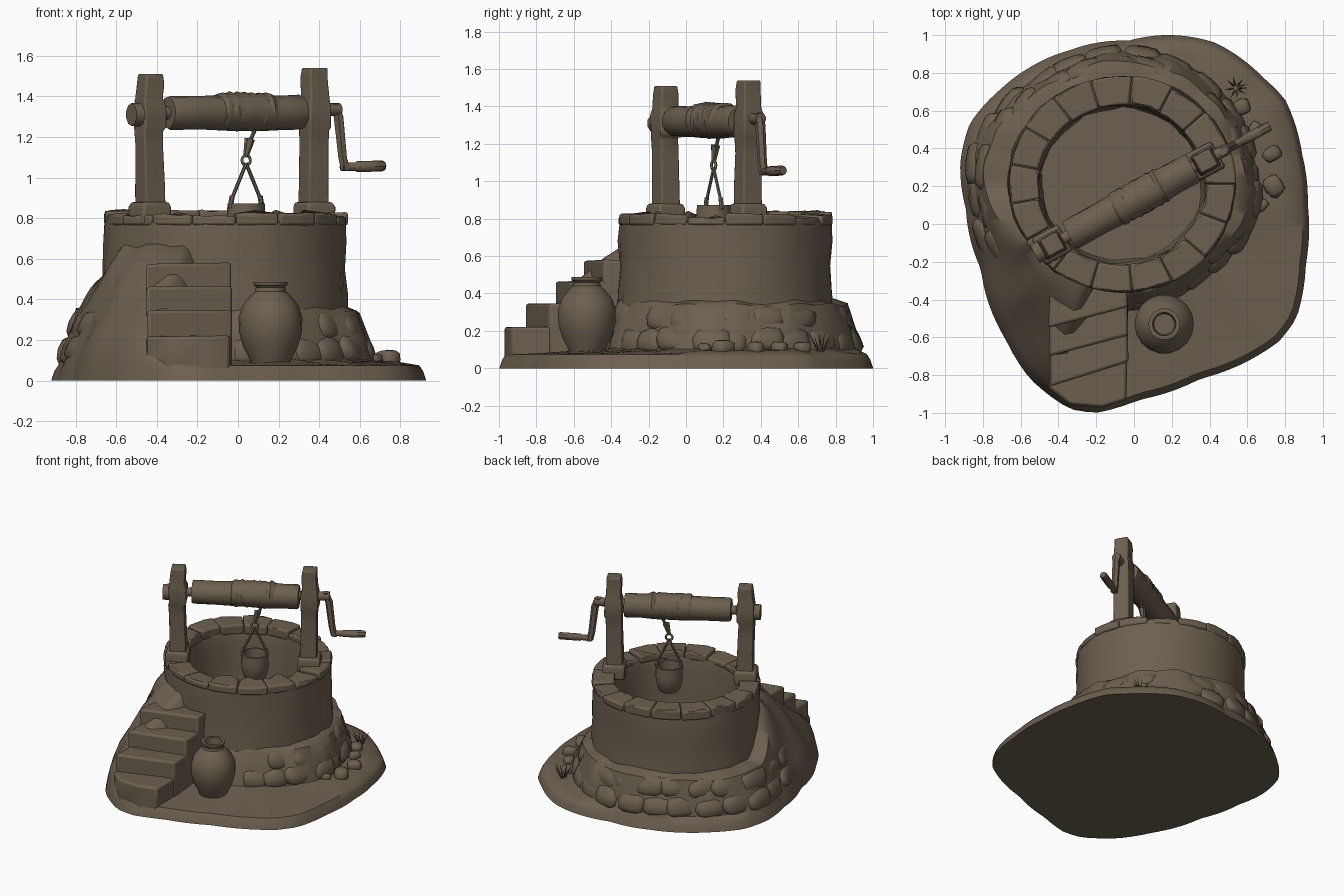
import bpy, bmesh, math, random
from mathutils import Vector, Matrix, noise

if "Cube" in bpy.data.objects:
    bpy.data.objects.remove(bpy.data.objects["Cube"])

random.seed(4)
rnd = random.uniform
CX, CY = -0.065, 0.21                      # well centre
mat = bpy.data.materials.new("earthy_brown")
mat.diffuse_color = (0.150, 0.116, 0.079, 1)
mat.use_nodes = True
mat.node_tree.nodes["Principled BSDF"].inputs["Base Color"].default_value = mat.diffuse_color


def finish(name, bm, angle=40, bevel=0):
    bmesh.ops.recalc_face_normals(bm, faces=bm.faces)
    me = bpy.data.meshes.new(name)
    bm.to_mesh(me)
    bm.free()
    me.materials.append(mat)
    me.shade_smooth()
    me.set_sharp_from_angle(angle=math.radians(angle))
    ob = bpy.data.objects.new(name, me)
    bpy.context.collection.objects.link(ob)
    if bevel:
        m = ob.modifiers.new("bevel", 'BEVEL')
        m.width, m.segments, m.limit_method = bevel, 2, 'ANGLE'
    return ob


def bridge(bm, rings):
    n = len(rings[0])
    for a, b in zip(rings, rings[1:]):
        for i in range(n):
            j = (i + 1) % n
            bm.faces.new((a[i], a[j], b[j], b[i]))


def loft(name, rings, axis=(0, 0, 1), sides=12, ref=(1, 0, 0), twist=0, jitter=0, angle=40, bevel=0):
    """Rings of (centre, radius) round one fixed axis, capped at both ends."""
    bm = bmesh.new()
    axis = Vector(axis).normalized()
    u = Vector(ref)
    u = (u - axis * u.dot(axis)).normalized()
    v = axis.cross(u)
    loops = []
    for c, r in rings:
        loop = []
        for i in range(sides):
            a = twist + math.tau * i / sides
            q = r + rnd(-jitter, jitter)
            loop.append(bm.verts.new(Vector(c) + (u * math.cos(a) + v * math.sin(a)) * q))
        loops.append(loop)
    bridge(bm, loops)
    bm.faces.new(loops[0])
    bm.faces.new(loops[-1])
    return finish(name, bm, angle, bevel)


def rod(name, a, b, r, sides=8, r2=None):
    a, b = Vector(a), Vector(b)
    d = b - a
    ref = (0, 0, 1) if abs(d.normalized().z) < 0.9 else (1, 0.1, 0)
    return loft(name, [(a, r), (b, r if r2 is None else r2)], d, sides, ref)


def prism(name, pts, z0, z1, bevel):
    bm = bmesh.new()
    lo = [bm.verts.new((x, y, z0)) for x, y in pts]
    hi = [bm.verts.new((x, y, z1 + rnd(-.008, .008))) for x, y in pts]
    bridge(bm, [lo, hi])
    bm.faces.new(lo)
    bm.faces.new(hi)
    return finish(name, bm, 35, bevel)


def stone(bm, loc, size, yaw, tilt=0):
    """Rounded, boxy boulder."""
    m = Matrix.Translation(loc) @ Matrix.Rotation(yaw, 4, 'Z') @ Matrix.Rotation(tilt, 4, 'Y')
    seed = Vector((rnd(0, 50), rnd(0, 50), 0))
    for v in bmesh.ops.create_icosphere(bm, subdivisions=2, radius=1)['verts']:
        c = v.co * (1 + 0.25 * noise.noise(v.co * 1.3 + seed))
        c = Vector([math.copysign(abs(k) ** 0.65, k) * s for k, s in zip(c, size)])
        v.co = m @ c


def lerp(a, b, t):
    return a + (b - a) * t


def smooth(a, b, x):
    t = min(1, max(0, (x - a) / (b - a)))
    return t * t * (3 - 2 * t)


# ground outline as polar radii round the well
OUT = [(.21, 1), (.43, .96), (.69, .77), (.8, .66), (.89, .37), (.92, .1), (.91, -.21), (.86, -.5),
       (.77, -.62), (.35, -.82), (.03, -.93), (-.2, -1), (-.34, -.98), (-.55, -.82), (-.68, -.61),
       (-.81, -.24), (-.89, .08), (-.92, .32), (-.87, .53), (-.71, .71), (-.55, .83), (-.34, .92), (-.03, .97)]
polar = sorted((math.degrees(math.atan2(y - CY, x - CX)) % 360, math.hypot(x - CX, y - CY)) for x, y in OUT)
polar = [(polar[-1][0] - 360, polar[-1][1])] + polar + [(polar[0][0] + 360, polar[0][1])]


def edge_radius(d):
    for (a, r), (b, s) in zip(polar, polar[1:]):
        if a <= d <= b:
            return lerp(r, s, (d - a) / (b - a))


def foot_radius(d):                        # foundation foot: wider at back and left
    return min(.72 + .10 * smooth(120, 175, d) - .16 * smooth(235, 280, d)
               + .08 * smooth(310, 350, d), edge_radius(d) - .04)


# ground, foundation slope and the ramped mound beside the stairs
bm = bmesh.new()
cols = []
for i in range(120):
    d = i * 3
    R, F = edge_radius(d), foot_radius(d)
    w = smooth(178, 214, d) * (1 - smooth(249, 264, d))
    T = min(F - .07, .72)
    plain = [(R, 0), (R - .015, .045), (R - .035, .075), (lerp(R - .035, F, .5), .09), (F, .10),
             (F - .025, .2), (T, .34), (.57, .365), (.5, .365)]
    M = R - .06
    ramp = [(R, 0), (R - .012, .06), (R - .03, .13), (M, .20), (lerp(M, .57, .25), .33),
            (lerp(M, .57, .5), .47), (lerp(M, .57, .75), .59), (.575, .68), (.5, .68)]
    a = math.radians(d)
    col = []
    for k, (p, q) in enumerate(zip(plain, ramp)):
        r, z = lerp(p[0], q[0], w), lerp(p[1], q[1], w)
        if k > 2:
            n = noise.noise(Vector((math.cos(a) * r * 6, math.sin(a) * r * 6, z * 6)))
            z += n * .02
            r += n * .02 * (k > 3)
        col.append(bm.verts.new((CX + r * math.cos(a), CY + r * math.sin(a), z)))
    cols.append(col)
rings = [list(r) for r in zip(*cols)]
bridge(bm, rings)
bm.faces.new(rings[0])
finish("ground_mound", bm, 50)

# courses of wide, low foundation stones bulging from the slope
bm = bmesh.new()
for z, inset, step in ((.145, .0, 16), (.265, .05, 18)):
    d = rnd(0, 6)
    while d < 355:
        if not 212 < d < 278:
            a = math.radians(d)
            r = foot_radius(d) - inset - .05
            stone(bm, (CX + r * math.cos(a), CY + r * math.sin(a), z + rnd(-.01, .01)),
                  (rnd(.05, .06), r * math.radians(step) * .56, rnd(.068, .08)), a, -.35)
        d += step * rnd(.8, 1.1)
finish("foundation_stones", bm, 60)

# well wall with shaft and floor
prof = [(.58, .3), (.572, .42), (.566, .55), (.57, .68), (.562, .785), (.43, .785),
        (.415, .7), (.42, .5), (.40, .25), (.37, .2)]
wall = loft("well_wall", [((0, 0, z), r) for r, z in prof], sides=40, jitter=.008, angle=45)
wall.matrix_world = Matrix.Translation((CX, CY, 0)) @ Matrix.Diagonal((1.05, 1, 1, 1))

# rim stones
COUNT = 17
for k in range(COUNT):
    a0, a1 = math.tau * (k + .01) / COUNT, math.tau * (k + .99) / COUNT
    ro, ri = rnd(.563, .58), rnd(.414, .428)
    arc = [lerp(a0, a1, t / 3) for t in range(4)]
    pts = [(ro, a) for a in arc] + [(ri, a) for a in reversed(arc)]
    top = rnd(.80, .828) + .022 * (math.cos(arc[1] - 2.4) > .3)
    prism("rim_stone", [(CX + r * 1.05 * math.cos(a), CY + r * math.sin(a)) for r, a in pts], .765, top, .012)

# stairs, skewed fronts
prism("stair_1", [(-.45, -.87), (-.34, -.955), (-.17, -.97), (-.04, -.93), (-.03, -.33), (-.45, -.27)], .03, .22, .015)
for i, (yl, yr, z) in enumerate(((-.86, -.73, .34), (-.70, -.59, .46), (-.55, -.44, .58))):
    prism(f"stair_{i + 2}", [(-.45 + rnd(-.01, .01), yl), (-.035 + rnd(-.01, .01), yr), (-.04, -.3), (-.44, -.24)],
          .06, z, .015)


# windlass: points along the skewed axle line
def P(x, z):
    return Vector((x, -.11 + (x + .435) * .546, z))


AX = P(1, 0) - P(0, 0)
for x, top, side in ((-.435, 1.51, "left"), (.377, 1.54, "right")):
    h = [(.80, .083), (.95, .080), (1.15, .076), (1.23, .079), (1.25, .087), (1.36, .086), (1.39, .076),
         (top - .05, .073), (top, .068)]
    loft(side + "_post", [(P(x + rnd(-.005, .005), z), r) for z, r in h], sides=4, ref=AX,
         twist=math.pi / 4, jitter=.003, bevel=.008)
    loft(side + "_post_foot", [(P(x, z), r) for z, r in ((.77, .112), (.855, .11), (.88, .098))],
         sides=4, ref=AX, twist=math.pi / 4, jitter=.006, bevel=.012)
rod("axle", P(-.51, 1.315), P(.50, 1.335), .032, 10)
rod("left_axle_boss", P(-.525, 1.31), P(-.46, 1.31), .056, 10, .06)
loft("roller", [(P(x, 1.32), r) for x, r in ((-.345, .078), (-.33, .085), (-.2, .083), (-.05, .088),
     (.12, .089), (.22, .086), (.3, .086), (.312, .08))], AX, 14, (0, 0, 1), jitter=.003)
coils = [(P(-.1, 1.325), .085)]
for k in range(7):
    x = -.095 + k * .036
    coils += [(P(x, 1.325), .090), (P(x + .018, 1.325), .097)]
loft("rope_coils", coils + [(P(.165, 1.325), .085)], AX, 14, (0, 0, 1), jitter=.004)
loft("crank_arm", [(P(.475, 1.365), .024), (P(.495, 1.3), .027), (P(.515, 1.1), .024), (P(.53, 1.035), .026)],
     sides=6, ref=AX)
loft("crank_handle", [(P(x, 1.052 + (x - .53) * .03), r) for x, r in ((.51, .02), (.58, .022), (.585, .027),
     (.71, .027), (.72, .022))], AX, 8, (0, 0, 1))

# rope, knot, hook and bucket
B = Vector((.04, .148, 0))
up = lambda z: B + Vector((0, 0, z))
rod("rope", P(.09, 1.25), up(1.17) + Vector((.015, .01, 0)), .010)
rod("rope_knot", up(1.19) + Vector((.018, .01, 0)), up(1.11), .026, 6, .014)
bpy.ops.mesh.primitive_torus_add(location=up(1.085), rotation=(math.pi / 2, 0, .5), major_radius=.024,
                                 minor_radius=.008, major_segments=12, minor_segments=6)
hook = bpy.context.object
hook.name = "hook_ring"
hook.data.materials.append(mat)
hook.data.shade_smooth()
for s in (-1, 1):
    off = AX.normalized() * .078 * s
    rod("bucket_strand", up(1.07), up(.90) + off, .009, 6)
    rod("bucket_lug", up(.91) + off, up(.85) + off * 1.15, .013, 6)
loft("bucket", [(up(z), r) for z, r in ((.68, .066), (.695, .078), (.76, .094), (.80, .097), (.83, .094),
     (.872, .092), (.872, .078), (.72, .064))], sides=14)

# clay jar
J = Vector((.16, -.53, 0))
loft("clay_jar", [(J + Vector((0, 0, z)), r) for z, r in ((.07, .09), (.11, .105), (.17, .136), (.24, .155),
     (.31, .157), (.37, .138), (.42, .098), (.44, .075), (.46, .072), (.472, .084), (.487, .084),
     (.487, .062), (.42, .055))], sides=18)

# loose rocks and a grass tuft
bm = bmesh.new()
for x, y, s in ((.74, .2, .06), (.73, .37, .05), (.64, .5, .045), (.57, .62, .045), (.68, .1, .035)):
    stone(bm, (x, y, .105), (s, s * rnd(.7, 1), s * .8), rnd(0, 3))
finish("loose_rocks", bm, 60)
for k in range(9):
    a = k * 2.4
    g = Vector((.54 + .015 * math.cos(a), .72 + .015 * math.sin(a), .09))
    rod("grass_blade", g, g + Vector((.045 * math.cos(a), .045 * math.sin(a), rnd(.06, .1))), .006, 3, .001)
